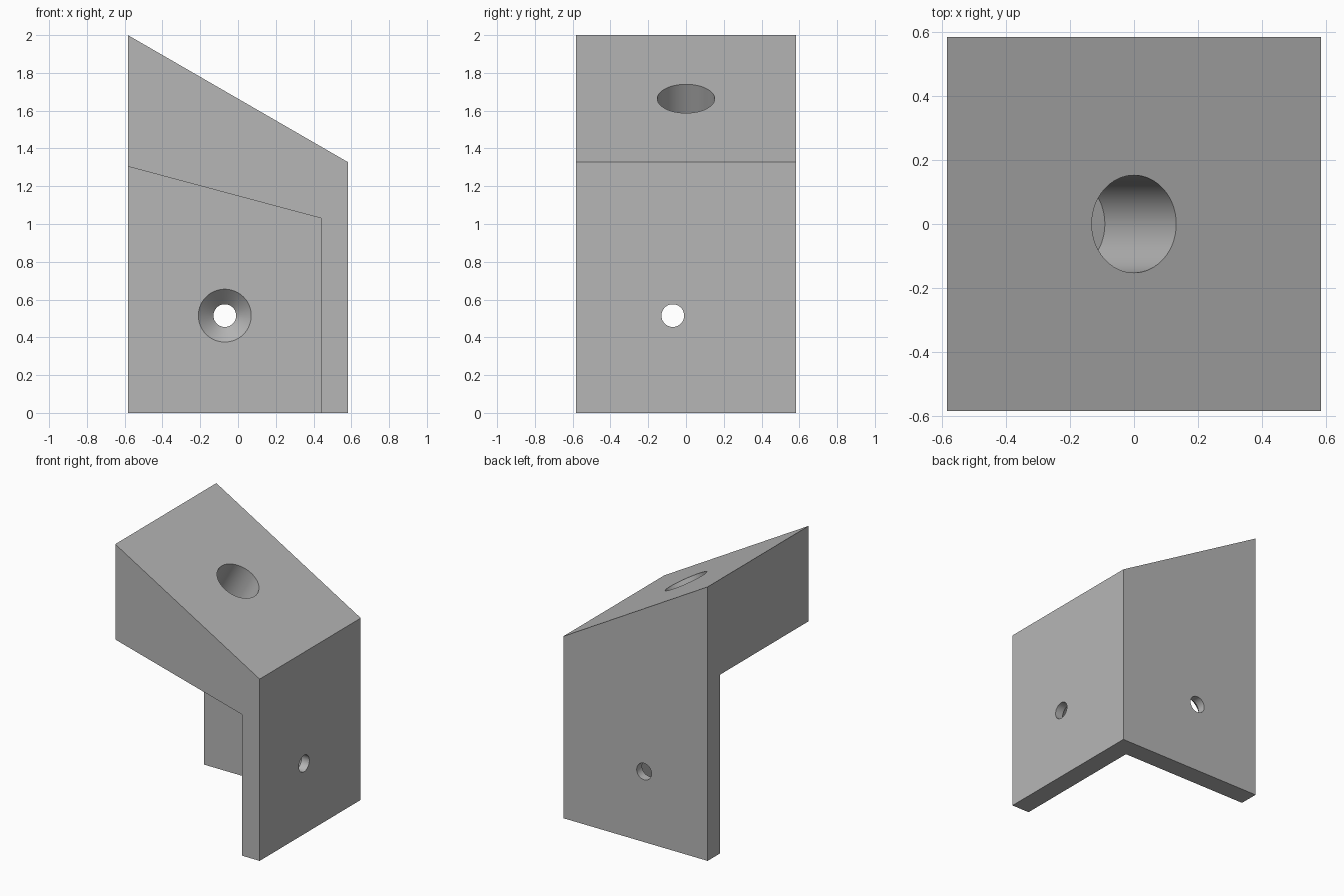
import bpy, bmesh, math
from mathutils import Vector

if "Cube" in bpy.data.objects:
    bpy.data.objects.remove(bpy.data.objects["Cube"])

H = 0.583           # half width
WALL = 0.142        # wall thickness
INNER = H - WALL    # inner face of both walls
TAN15 = math.tan(math.radians(15))

grey = bpy.data.materials.new("grey")
grey.diffuse_color = (0.47, 0.47, 0.47, 1)
grey.use_nodes = True
grey.node_tree.nodes["Principled BSDF"].inputs["Base Color"].default_value = grey.diffuse_color


def make_object(name, bm):
    bmesh.ops.recalc_face_normals(bm, faces=bm.faces)
    mesh = bpy.data.meshes.new(name)
    bm.to_mesh(mesh)
    bm.free()
    mesh.materials.append(grey)
    obj = bpy.data.objects.new(name, mesh)
    bpy.context.collection.objects.link(obj)
    return obj


def prism(name, profile, y0, y1):
    """Extrude an (x, z) profile along y."""
    bm = bmesh.new()
    face = bm.faces.new([bm.verts.new((x, y0, z)) for x, z in profile])
    ext = bmesh.ops.extrude_face_region(bm, geom=[face])["geom"]
    bmesh.ops.translate(bm, vec=(0, y1 - y0, 0),
                        verts=[v for v in ext if isinstance(v, bmesh.types.BMVert)])
    return make_object(name, bm)


def lathe(name, profile, origin, axis, n=64):
    """Solid of revolution from (distance, radius) pairs along an axis."""
    rot = Vector(axis).to_track_quat('Z', 'Y')
    bm = bmesh.new()
    rings = []
    for d, r in profile:
        rings.append([bm.verts.new(Vector(origin) + rot @ Vector(
            (r * math.cos(2 * math.pi * i / n), r * math.sin(2 * math.pi * i / n), d)))
            for i in range(n)])
    for a, b in zip(rings, rings[1:]):
        for i in range(n):
            j = (i + 1) % n
            bm.faces.new((a[i], a[j], b[j], b[i]))
    bm.faces.new(rings[0])
    bm.faces.new(rings[-1])
    return make_object(name, bm)


# Solid block with a 30 degree sloping top
bracket = prism("corner_bracket", [(-H, 0), (H, 0), (H, 1.327), (-H, 2.0)], -H, H)

# Space under the head, leaving a right wall and a back wall
z_in = 1.03
pocket = prism("pocket_cutter",
               [(-1, -0.5), (INNER, -0.5), (INNER, z_in), (-1, z_in + (INNER + 1) * TAN15)],
               -1, INNER)

# Countersunk screw holes, wide on the inner faces
screw = [(-0.02, 0.16), (0.08, 0.06), (0.3, 0.06)]
back_hole = lathe("back_screw_cutter", screw, (-0.07, INNER, 0.515), (0, 1, 0))
right_hole = lathe("right_screw_cutter", screw, (INNER, -0.07, 0.515), (1, 0, 0))

# Blind bore square to the sloping top
bore = lathe("bore_cutter", [(-0.2, 0.152), (0.445, 0.152)], (0, 0, 1.6635),
             (-0.5, 0, -math.cos(math.radians(30))))

bpy.context.view_layer.objects.active = bracket
bracket.select_set(True)
for cutter in (pocket, back_hole, right_hole, bore):
    mod = bracket.modifiers.new("cut", 'BOOLEAN')
    mod.operation = 'DIFFERENCE'
    mod.solver = 'EXACT'
    mod.object = cutter
    bpy.ops.object.modifier_apply(modifier=mod.name)
    bpy.data.objects.remove(cutter)

bpy.ops.object.shade_smooth_by_angle(angle=math.radians(25))
